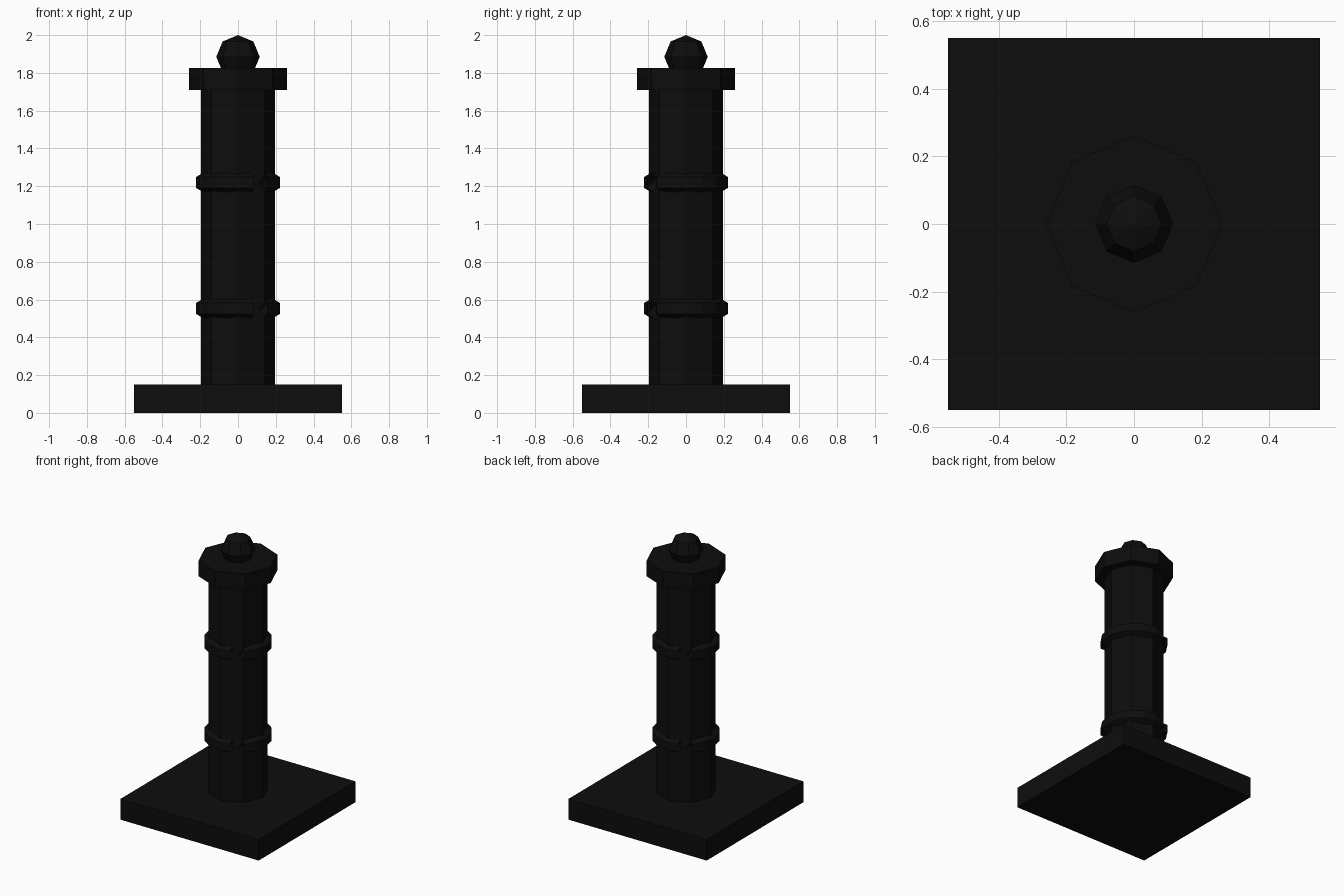
import bpy, bmesh
from math import sin, cos, pi

if "Cube" in bpy.data.objects:
    bpy.data.objects.remove(bpy.data.objects["Cube"])

black = bpy.data.materials.new("black_iron")
black.diffuse_color = (0.004, 0.004, 0.004, 1)
black.use_nodes = True
black.node_tree.nodes["Principled BSDF"].inputs["Base Color"].default_value = black.diffuse_color


def finish(obj, name):
    obj.name = name
    obj.data.materials.append(black)
    return obj


def octagon(name, radius, z0, z1):
    bpy.ops.mesh.primitive_cylinder_add(vertices=8, radius=radius, depth=z1 - z0,
                                        location=(0, 0, (z0 + z1) / 2))
    return finish(bpy.context.object, name)


def band(name, z, major=0.172, minor=0.058, segs=16, sides=6):
    # hexagonal tube ring; the section flips half a turn at two opposite
    # segments, giving the pinched joints at front right and back left
    bm = bmesh.new()
    rings = []
    for i in range(segs):
        a = 2 * pi * i / segs
        ring = []
        for j in range(sides):
            t = pi / 6 + 2 * pi * j / sides
            r = major + minor * cos(t)
            ring.append(bm.verts.new((r * sin(a), -r * cos(a), z + minor * sin(t))))
        rings.append(ring)
    for i in range(segs):
        flip = sides // 2 if i in (1, 1 + segs // 2) else 0
        p, q = rings[i], rings[(i + 1) % segs]
        for j in range(sides):
            k = (j + 1) % sides
            bm.faces.new((p[j], q[(j + flip) % sides], q[(k + flip) % sides], p[k]))
    me = bpy.data.meshes.new(name)
    bm.to_mesh(me)
    bm.free()
    obj = bpy.data.objects.new(name, me)
    bpy.context.collection.objects.link(obj)
    return finish(obj, name)


# square base slab
bpy.ops.mesh.primitive_cube_add(size=1, location=(0, 0, 0.075))
base = finish(bpy.context.object, "base")
base.scale = (1.1, 1.1, 0.15)

# post and cap
octagon("post", 0.197, 0.15, 1.71)
octagon("cap", 0.26, 1.71, 1.825)

# two bands around the post
band("lower_band", 0.553)
band("upper_band", 1.22)

# ball finial
bpy.ops.mesh.primitive_uv_sphere_add(segments=8, ring_count=4, radius=0.115,
                                     location=(0, 0, 1.885))
finish(bpy.context.object, "finial")
